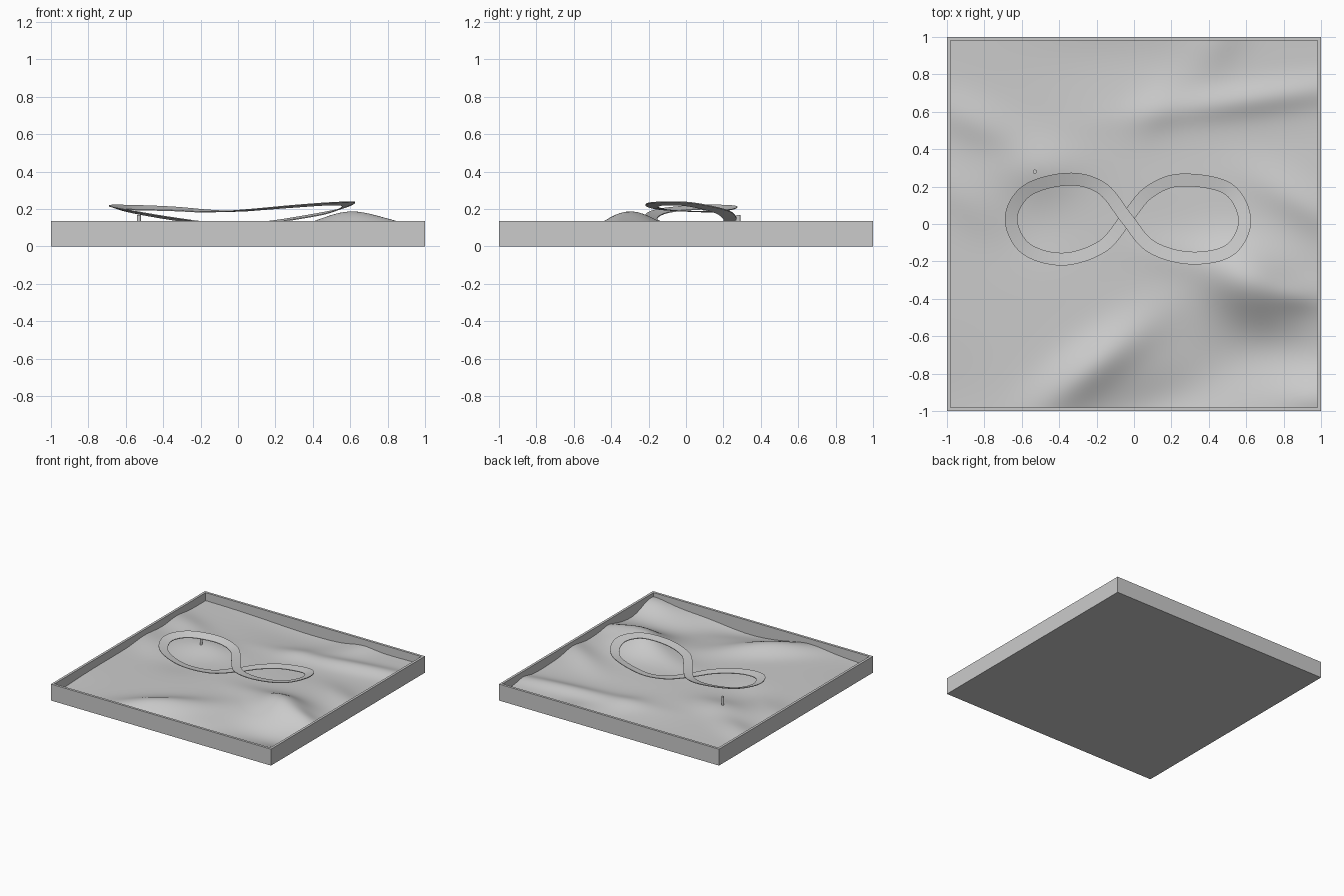
import bpy, bmesh, math
from mathutils import Vector

if "Cube" in bpy.data.objects:
    bpy.data.objects.remove(bpy.data.objects["Cube"])


def finish(bm, name, smooth=False):
    bmesh.ops.recalc_face_normals(bm, faces=bm.faces)
    me = bpy.data.meshes.new(name)
    bm.to_mesh(me)
    bm.free()
    for p in me.polygons:
        p.use_smooth = smooth
    ob = bpy.data.objects.new(name, me)
    bpy.context.collection.objects.link(ob)
    return ob


# Shallow square tray: box with an inset, sunken top
RIM, H, FLOOR = 0.02, 0.135, 0.01
bm = bmesh.new()
rings = []
for half, z in ((1, 0), (1, H), (1 - RIM, H), (1 - RIM, FLOOR)):
    rings.append([bm.verts.new((sx * half, sy * half, z))
                  for sx, sy in ((-1, -1), (1, -1), (1, 1), (-1, 1))])
for a, b in zip(rings, rings[1:]):
    for i in range(4):
        j = (i + 1) % 4
        bm.faces.new((a[i], a[j], b[j], b[i]))
bm.faces.new(rings[0])
bm.faces.new(rings[-1])
finish(bm, "tray")

# Rolling ground: sum of stretched hills and hollows
# (x, y, angle in degrees, long spread, short spread, height)
HILLS = [
    (0.61, -0.30, -25, 0.18, 0.13, 0.115),
    (0.25, -0.17, -10, 0.18, 0.08, 0.015),
    (0.88, -0.38, -10, 0.11, 0.06, 0.025),
    (0.72, -0.68, 0, 0.30, 0.13, -0.040),
    (-0.22, -0.76, 38, 0.26, 0.09, 0.060),
    (0.10, -0.98, 20, 0.33, 0.12, -0.045),
    (0.98, -0.93, 0, 0.13, 0.09, 0.040),
    (0.65, 0.67, 8, 0.40, 0.06, 0.030),
    (0.12, 0.62, 45, 0.12, 0.08, 0.015),
    (0.60, 0.45, 5, 0.40, 0.12, -0.012),
    (0.45, 1.00, 60, 0.15, 0.09, 0.025),
    (0.00, 0.90, 0, 0.35, 0.18, -0.030),
    (-0.85, 0.55, -25, 0.20, 0.08, 0.025),
    (0.92, 0.10, -30, 0.22, 0.08, 0.030),
    (-0.92, 0.15, -40, 0.18, 0.09, 0.020),
    (-0.50, 0.30, 0, 0.16, 0.10, 0.030),
    (-0.52, -0.02, 0, 0.15, 0.12, -0.015),
    (-1.00, -0.95, 0, 0.20, 0.20, -0.015),
]


def ground_height(x, y):
    z = 0.07
    for cx, cy, ang, sl, ss, h in HILLS:
        a = math.radians(ang)
        u = (x - cx) * math.cos(a) + (y - cy) * math.sin(a)
        v = (y - cy) * math.cos(a) - (x - cx) * math.sin(a)
        z += h * math.exp(-0.5 * ((u / sl) ** 2 + (v / ss) ** 2))
    return max(z, FLOOR + 0.01)


bm = bmesh.new()
bmesh.ops.create_grid(bm, x_segments=110, y_segments=110, size=1 - RIM)
for v in bm.verts:
    v.co.z = ground_height(v.co.x, v.co.y)
finish(bm, "terrain", True)

# Figure-eight track: (x, y, z, lift of the left edge of travel)
PATH = [
    (-0.35, 0.24, 0.203, 0.010), (-0.17, 0.19, 0.191, 0.005),
    (-0.04, 0.03, 0.190, 0.0), (0.09, -0.12, 0.199, -0.002),
    (0.30, -0.182, 0.217, -0.005), (0.51, -0.14, 0.231, -0.007),
    (0.592, 0.02, 0.227, -0.010), (0.50, 0.19, 0.188, -0.008),
    (0.25, 0.235, 0.143, -0.005), (0.08, 0.17, 0.121, -0.003),
    (-0.04, 0.03, 0.115, 0.0), (-0.17, -0.12, 0.126, 0.003),
    (-0.38, -0.188, 0.155, 0.006), (-0.58, -0.13, 0.190, 0.009),
    (-0.657, 0.03, 0.209, 0.011), (-0.57, 0.18, 0.210, 0.012),
]


def spline(t):
    """Closed Catmull-Rom through PATH."""
    n, i = len(PATH), int(t)
    f = t - i
    p0, p1, p2, p3 = (Vector(PATH[(i + k) % n]) for k in (-1, 0, 1, 2))
    return 0.5 * (2 * p1 + (p2 - p0) * f + (2 * p0 - 5 * p1 + 4 * p2 - p3) * f ** 2
                  + (3 * p1 - p0 - 3 * p2 + p3) * f ** 3)


STEPS, HALF_W, THICK = 192, 0.034, 0.005
bm = bmesh.new()
loops = []
for s in range(STEPS):
    t = s * len(PATH) / STEPS
    p, q = spline(t), spline(t + 0.01)
    d = (q - p).xy.normalized()
    side = Vector((-d.y, d.x))
    loops.append([bm.verts.new((p[0] + k * side.x * HALF_W, p[1] + k * side.y * HALF_W,
                                p[2] + k * p[3] + dz))
                  for k, dz in ((1, 0), (-1, 0), (-1, -THICK), (1, -THICK))])
for s in range(STEPS):
    a, b = loops[s], loops[(s + 1) % STEPS]
    for i in range(4):
        j = (i + 1) % 4
        bm.faces.new((a[i], a[j], b[j], b[i]))
track = finish(bm, "figure_eight_track")
bpy.context.view_layer.objects.active = track
track.select_set(True)
bpy.ops.object.shade_smooth_by_angle(angle=math.radians(30))

# Small marker post beside the track
bpy.ops.mesh.primitive_cylinder_add(vertices=24, radius=0.011, depth=0.07,
                                    location=(-0.53, 0.28, 0.133))
bpy.context.object.name = "marker_post"
bpy.ops.object.shade_smooth_by_angle(angle=math.radians(30))
